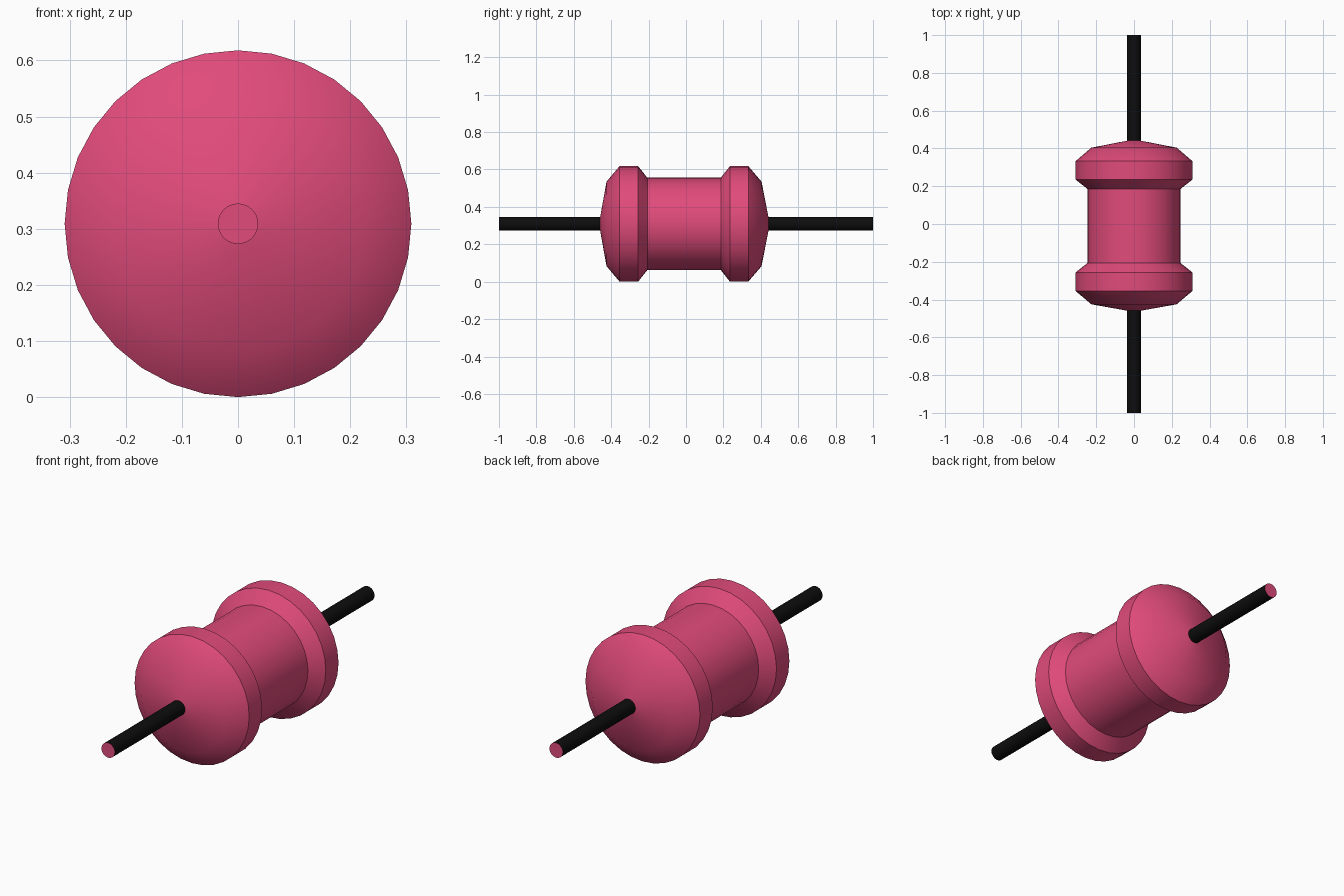
import bpy
import math

if "Cube" in bpy.data.objects:
    bpy.data.objects.remove(bpy.data.objects["Cube"])

SIDES = 32
CENTRE_Z = 0.309
LEAD_R = 0.036


def material(name, rgb):
    mat = bpy.data.materials.new(name)
    mat.diffuse_color = (*rgb, 1)
    mat.use_nodes = True
    mat.node_tree.nodes["Principled BSDF"].inputs["Base Color"].default_value = mat.diffuse_color
    return mat


pink = material("pink_ceramic", (0.75, 0.07, 0.2))
black = material("black_wire", (0.004, 0.004, 0.004))


def lathe(name, profile, mats, cap_start=False, cap_end=False):
    """Spin (y, radius) points round the y axis; caps use the last material."""
    verts, faces = [], []
    for y, r in profile:
        for j in range(SIDES):
            a = 2 * math.pi * j / SIDES
            verts.append((r * math.cos(a), y, r * math.sin(a)))
    for i in range(len(profile) - 1):
        for j in range(SIDES):
            k = (j + 1) % SIDES
            a, b = i * SIDES, (i + 1) * SIDES
            faces.append((a + j, b + j, b + k, a + k))
    caps = len(faces)
    if cap_start:
        faces.append(tuple(range(SIDES)))
    if cap_end:
        faces.append(tuple(reversed(range(len(verts) - SIDES, len(verts)))))

    mesh = bpy.data.meshes.new(name)
    mesh.from_pydata(verts, [], faces)
    for mat in mats:
        mesh.materials.append(mat)
    for poly in mesh.polygons[caps:]:
        poly.material_index = len(mats) - 1
    obj = bpy.data.objects.new(name, mesh)
    obj.location.z = CENTRE_Z
    bpy.context.collection.objects.link(obj)
    bpy.ops.object.select_all(action='DESELECT')
    obj.select_set(True)
    bpy.context.view_layer.objects.active = obj
    bpy.ops.object.shade_smooth_by_angle(angle=math.radians(40))
    return obj


# Dumbbell-shaped body with domed ends
lathe("resistor_body", [
    (-0.459, LEAD_R), (-0.425, 0.226), (-0.355, 0.309), (-0.256, 0.309),
    (-0.207, 0.247), (0.186, 0.247), (0.235, 0.309), (0.333, 0.309),
    (0.404, 0.226), (0.441, LEAD_R)], [pink])

# Wire leads, black with pink end faces
lathe("front_lead", [(-1, LEAD_R), (-0.459, LEAD_R)], [black, pink], cap_start=True)
lathe("back_lead", [(0.441, LEAD_R), (1, LEAD_R)], [black, pink], cap_end=True)
